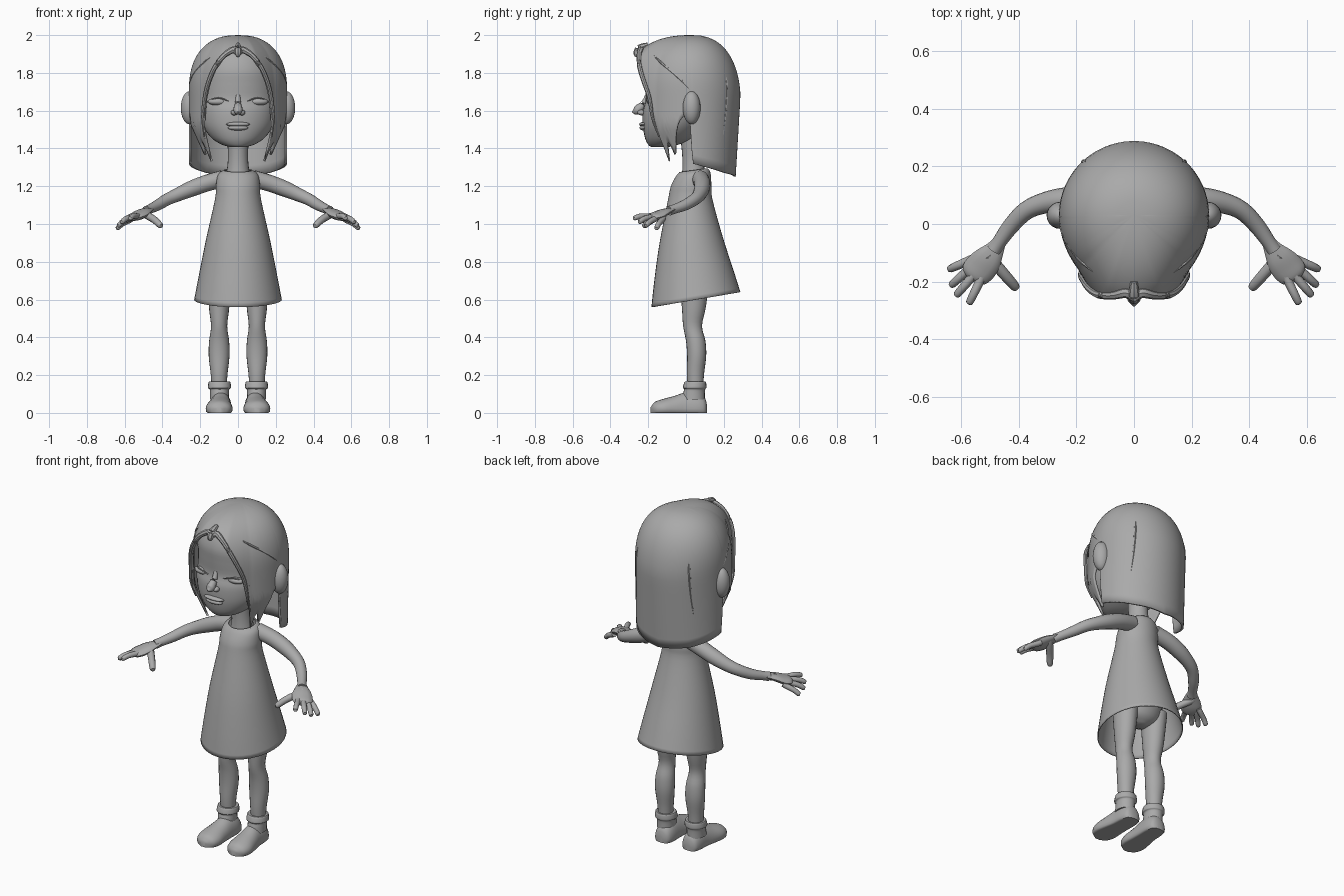
import bpy, bmesh, math
from mathutils import Vector

if "Cube" in bpy.data.objects:
    bpy.data.objects.remove(bpy.data.objects["Cube"])

grey = bpy.data.materials.new("clay_grey")
grey.diffuse_color = (0.4, 0.4, 0.4, 1)
grey.use_nodes = True
grey.node_tree.nodes["Principled BSDF"].inputs["Base Color"].default_value = grey.diffuse_color


def lerp(table, v):
    """Piecewise linear lookup in (key, value) pairs."""
    for (a, p), (b, q) in zip(table, table[1:]):
        if v <= b:
            return p + (q - p) * max(0, (v - a) / (b - a))
    return table[-1][1]


def smooth(rows, k=4):
    """Catmull-Rom resampling of a list of number tuples."""
    out, n = [], len(rows)
    for i in range(n - 1):
        a, b, c, d = rows[max(i - 1, 0)], rows[i], rows[i + 1], rows[min(i + 2, n - 1)]
        for j in range(k):
            t = j / k
            out.append(tuple(0.5 * (2 * q + (r - p) * t + (2 * p - 5 * q + 4 * r - s) * t * t
                                    + (3 * q - p - 3 * r + s) * t ** 3)
                             for p, q, r, s in zip(a, b, c, d)))
    return out + [rows[-1]]


def skin(name, rings, caps=(True, True), mirror=False, thick=0, angle=40):
    """Bridge closed rings of points into one object."""
    bm = bmesh.new()
    vr = [[bm.verts.new(p) for p in ring] for ring in rings]
    n = len(vr[0])
    for a, b in zip(vr, vr[1:]):
        for i in range(n):
            bm.faces.new((a[i], a[(i + 1) % n], b[(i + 1) % n], b[i]))
    for cap, ring in zip(caps, (vr[0], vr[-1])):
        if cap:
            bm.faces.new(ring)
    bmesh.ops.remove_doubles(bm, verts=bm.verts, dist=0.0002)
    bmesh.ops.recalc_face_normals(bm, faces=bm.faces)
    me = bpy.data.meshes.new(name)
    bm.to_mesh(me)
    bm.free()
    ob = bpy.data.objects.new(name, me)
    bpy.context.collection.objects.link(ob)
    me.materials.append(grey)
    if mirror:
        ob.modifiers.new("mirror", 'MIRROR').use_clip = False
    if thick:
        m = ob.modifiers.new("thickness", 'SOLIDIFY')
        m.thickness, m.offset = thick, -1
    bpy.ops.object.select_all(action='DESELECT')
    ob.select_set(True)
    bpy.context.view_layer.objects.active = ob
    bpy.ops.object.shade_smooth_by_angle(angle=math.radians(angle))
    return ob


def tube(name, rows, flat=1.0, n=12, mirror=True, k=4, caps=(True, True)):
    """Tube through (x, y, z, radius) rows; flat squashes it vertically."""
    rows = smooth(rows, k)
    pts = [Vector(r[:3]) for r in rows]
    rings = []
    for i, p in enumerate(pts):
        d = (pts[min(i + 1, len(pts) - 1)] - pts[max(i - 1, 0)]).normalized()
        side = d.cross(Vector((0, 1, 0) if abs(d.z) > 0.8 else (0, 0, 1))).normalized()
        up = side.cross(d)
        r = max(rows[i][3], 0.0005)
        rings.append([p + side * math.cos(a) * r + up * math.sin(a) * r * flat
                      for a in (2 * math.pi * j / n for j in range(n))])
    return skin(name, rings, caps, mirror)


def stack(name, rows, n=32, k=4, x=0, mirror=False, caps=(True, True), thick=0):
    """Upright form from (z, half width, front y, back y, back rise) rows."""
    rings = []
    for z, w, f, b, rise in smooth(rows, k):
        ring = []
        for j in range(n):
            a = 2 * math.pi * j / n
            v = (1 - math.cos(a)) / 2
            ring.append((x + w * math.sin(a), f + (b - f) * v, z + rise * v))
        rings.append(ring)
    return skin(name, rings, caps, mirror, thick)


def blob(name, loc, size, mirror=False):
    """Ellipsoid."""
    rings = []
    for i in range(13):
        a = math.pi * i / 12
        rings.append([(loc[0] + size[0] * math.sin(a) * math.cos(b),
                       loc[1] + size[1] * math.sin(a) * math.sin(b),
                       loc[2] + size[2] * math.cos(a))
                      for b in (2 * math.pi * j / 20 for j in range(20))])
    return skin(name, rings, (False, False), mirror)


# Head, with chin and flat jaw underside
stack("head", [(1.408, .04, -.185, -.09, 0), (1.42, .085, -.2, -.04, 0), (1.455, .14, -.217, .04, 0),
               (1.52, .187, -.228, .1, 0), (1.6, .208, -.228, .15, 0), (1.66, .212, -.213, .18, 0),
               (1.74, .215, -.217, .2, 0), (1.82, .21, -.217, .2, 0), (1.9, .17, -.18, .17, 0),
               (1.955, .09, -.09, .1, 0)])
stack("neck", [(1.2, .075, -.03, .11, 0), (1.28, .06, -.02, .1, 0), (1.36, .053, -.02, .09, 0),
               (1.46, .058, -.03, .1, 0)], n=20)

# Face features
tube("nose", [(0, -.205, 1.68, .012), (0, -.222, 1.64, .016), (0, -.25, 1.61, .024),
              (0, -.268, 1.597, .02), (0, -.286, 1.594, .002)], mirror=False)
blob("nostril", (.02, -.235, 1.59), (.018, .022, .015), True)
blob("upper_lip", (0, -.226, 1.528), (.064, .022, .012))
blob("lower_lip", (0, -.224, 1.509), (.054, .022, .014))
blob("eyelid", (.104, -.176, 1.647), (.055, .03, .02), True)
tube("eyelash", [(.05, -.212, 1.652, .003), (.105, -.208, 1.668, .004), (.15, -.176, 1.655, .004),
                 (.19, -.165, 1.628, .001)], n=6)
blob("ear", (.255, .03, 1.615), (.048, .047, .088), True)

# Hair: shell with a hairline, two pointed front locks and a long back curtain
HEM = [(0, 1.905), (8, 1.915), (20, 1.885), (30, 1.82), (37, 1.74), (42, 1.66), (46, 1.52), (52, 1.33),
       (56, 1.42), (59, 1.44), (65, 1.35), (70, 1.46), (75, 1.54), (82, 1.58), (88, 1.54), (91, 1.32),
       (110, 1.30), (140, 1.27), (180, 1.25)]


def hair_point(deg, z, grow=0.0):
    def dome(base):
        d = min(1, max(0, (z - base) / (2 - base)))
        return (1 - d ** 2.4) ** .42
    m = abs(deg)
    a = math.radians(deg)
    w = .26 * dome(1.7)
    if m < 90:
        depth = lerp([(0, .355), (25, .345), (48, .28), (90, .26)], m) * dome(1.7)
        pinch = 1 - .3 * min(1, max(0, (1.52 - z) / .19)) * min(1, (90 - m) / 10)
        w, depth = w * pinch, depth * pinch
    else:
        depth = .26 * dome(1.62) - .06 * max(0, 1.7 - z)
    return Vector(((w + grow) * math.sin(a), .03 - (depth + grow) * math.cos(a), z))


columns = []
for step in range(0, 360, 2):
    deg = step - 180
    low = lerp(HEM, abs(deg))
    columns.append([hair_point(deg, 2 - (2 - low) * (i / 24) ** 1.7) for i in range(25)])
skin("hair", [list(r) for r in zip(*columns)], (False, False), thick=.012, angle=50)

# Raised strands along the hairline, and loose strands on the sides and back
edge = [tuple(hair_point(d, lerp(HEM, d) + .006, .004)) + (r,) for d, r in
        [(1, .016), (8, .018), (20, .014), (30, .013), (37, .012), (42, .011), (45, .008), (48, .004)]]
tube("fringe_strand", edge, n=8)
tube("parting_tuft", [(0, -.2, 1.95, .012), (0, -.245, 1.93, .02), (0, -.26, 1.9, .018),
                      (0, -.25, 1.885, .004)], mirror=False, n=8)
for name, path in (("side_strand", [(35, 1.9), (55, 1.84), (80, 1.75), (105, 1.62)]),
                   ("back_strand", [(140, 1.9), (138, 1.75), (136, 1.6), (132, 1.42)])):
    tube(name, [tuple(hair_point(d, z, -.003)) + (r,)
                for (d, z), r in zip(path, (.002, .007, .006, .002))], n=6)

# Dress: open flared hem dipping at the front
stack("dress", [(.56, .232, -.183, .288, .08), (.7, .207, -.168, .25, .06), (.9, .17, -.14, .195, .03),
                (1.13, .122, -.095, .14, 0), (1.2, .117, -.08, .135, 0), (1.25, .106, -.055, .13, .02),
                (1.275, .075, -.035, .115, .02)], n=40, caps=(False, False), thick=.006)
stack("hips", [(.64, .03, .02, .08, 0), (.68, .11, -.04, .13, 0), (.78, .14, -.06, .15, 0),
               (.95, .11, -.05, .12, 0), (1.1, .1, -.04, .11, 0)], n=24)

# Legs, socks and shoes
stack("leg", [(.1, .038, .012, .09, 0), (.2, .044, .005, .095, 0), (.3, .055, .006, .107, 0),
              (.38, .053, .0, .103, 0), (.46, .043, -.015, .085, 0), (.56, .054, -.022, .105, 0),
              (.74, .066, -.035, .13, 0)], n=20, x=.1, mirror=True)
stack("sock", [(.07, .05, -.02, .1, 0), (.105, .05, -.015, .1, 0), (.125, .052, -.01, .102, 0),
               (.132, .061, -.017, .108, 0), (.15, .06, -.013, .108, 0), (.165, .056, -.006, .104, 0),
               (.163, .04, .01, .09, 0)], n=20, k=3, x=.098, mirror=True)
rings = []
for y, w, h, cx in smooth([(.112, .015, .035, .09), (.1, .044, .08, .09), (.06, .056, .108, .09),
                           (.0, .058, .11, .092), (-.06, .065, .09, .097), (-.12, .071, .074, .1),
                           (-.165, .055, .058, .1), (-.187, .015, .03, .1)], 3):
    rings.append([(cx + w * math.cos(a), y, max(.0, .022 + (h - .022) * math.sin(a)
                   if math.sin(a) > 0 else .06 * math.sin(a) + .022))
                  for a in (2 * math.pi * j / 24 for j in range(24))])
skin("shoe", rings, mirror=True, angle=50)

# Arms and hands
tube("arm", [(.08, .075, 1.24, .045), (.17, .085, 1.215, .044), (.25, .083, 1.185, .042),
             (.32, .07, 1.155, .036), (.375, .045, 1.13, .032), (.425, -.005, 1.1, .029),
             (.465, -.06, 1.08, .025), (.485, -.09, 1.07, .026)], n=16)
tube("palm", [(.46, -.05, 1.083, .02), (.48, -.085, 1.073, .032), (.505, -.12, 1.06, .049),
              (.53, -.15, 1.045, .056), (.555, -.175, 1.035, .05), (.565, -.187, 1.03, .03)], flat=.4)
for name, base, tip in (("little_finger", (.575, -.128, 1.02), (.643, -.158, .975)),
                        ("ring_finger", (.572, -.157, 1.03), (.636, -.215, .99)),
                        ("middle_finger", (.56, -.182, 1.037), (.618, -.25, 1.01)),
                        ("index_finger", (.533, -.196, 1.042), (.573, -.278, 1.03)),
                        ("thumb", (.488, -.13, 1.05), (.405, -.225, .988))):
    b, t = Vector(base), Vector(tip)
    r = .02 if name == "thumb" else .0155
    mid = b.lerp(t, .55) + Vector((0, 0, .006))
    tube(name, [tuple(b - (t - b) * .25) + (r,), tuple(b) + (r,), tuple(mid) + (r * .95,),
                tuple(b.lerp(t, .93)) + (r * .8,), tuple(t) + (r * .3,)], n=10, k=3)
